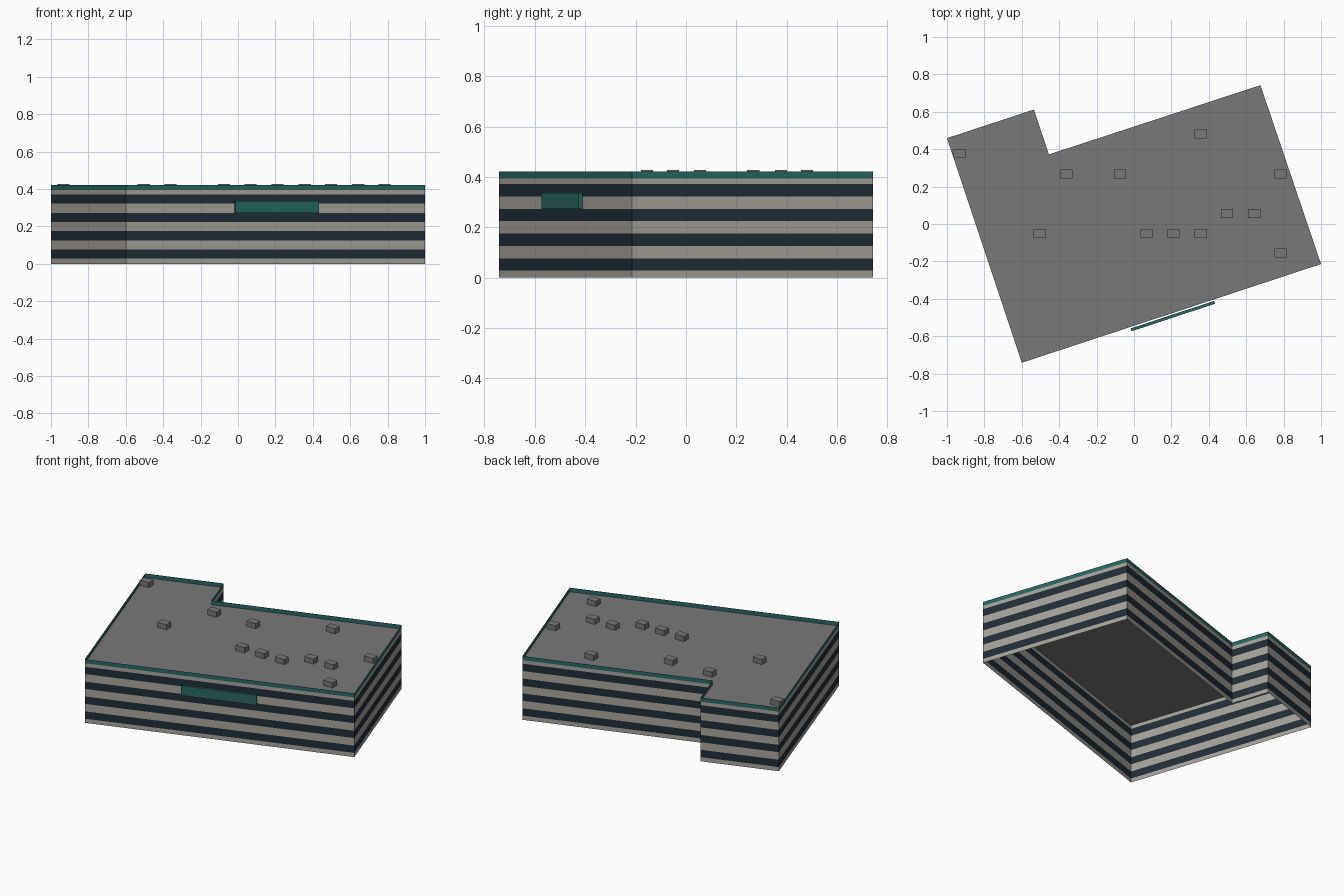
import bpy
import bmesh
from mathutils import Matrix, Vector

if "Cube" in bpy.data.objects:
    bpy.data.objects.remove(bpy.data.objects["Cube"], do_unlink=True)


def make_material(name, rgb):
    mat = bpy.data.materials.new(name)
    mat.use_nodes = True
    mat.diffuse_color = (*rgb, 1)
    mat.node_tree.nodes["Principled BSDF"].inputs["Base Color"].default_value = (*rgb, 1)
    return mat


concrete = make_material("warm concrete", (0.39, 0.367, 0.328))
glass = make_material("dark window glass", (0.015, 0.027, 0.040))
teal = make_material("teal trim", (0.021, 0.135, 0.120))
roofing = make_material("grey roofing", (0.19, 0.191, 0.19))


def add_object(name, bm, *mats):
    mesh = bpy.data.meshes.new(name)
    bm.to_mesh(mesh)
    bm.free()
    for mat in mats:
        mesh.materials.append(mat)
    obj = bpy.data.objects.new(name, mesh)
    bpy.context.collection.objects.link(obj)
    return obj


def add_box(name, center, size, mat, angle=0.0):
    bm = bmesh.new()
    bmesh.ops.create_cube(bm, size=1, matrix=Matrix.Diagonal((*size, 1)))
    obj = add_object(name, bm, mat)
    obj.location = center
    obj.rotation_euler.z = angle
    return obj


# Counter-clockwise footprint with a notch at the back
footprint = [(-0.6, -0.742), (1.0, -0.214), (0.676, 0.742),
             (-0.455, 0.372), (-0.535, 0.612), (-1.0, 0.459)]
STOREY, WINDOW, SILL = 0.0983, 0.0485, 0.0275
ROOF_Z, TOP_Z = 0.394, 0.421

# Thin outer walls: stacked bands of concrete and windows, teal parapet on top
levels = [0.0]
for storey in range(4):
    sill = SILL + storey * STOREY
    levels += [sill, sill + WINDOW]
levels += [ROOF_Z, TOP_Z]

bm = bmesh.new()
rings = [[bm.verts.new((x, y, z)) for x, y in footprint] for z in levels]
count = len(footprint)
for band, (low, high) in enumerate(zip(rings, rings[1:])):
    for i in range(count):
        j = (i + 1) % count
        face = bm.faces.new((low[i], low[j], high[j], high[i]))
        face.material_index = 2 if band == len(levels) - 2 else band % 2
add_object("striped_walls", bm, concrete, glass, teal)

# Flat roof set below the parapet rim
bm = bmesh.new()
bm.faces.new([bm.verts.new((x, y, ROOF_Z)) for x, y in footprint])
add_object("roof", bm, roofing)

# Rooftop units
units = [(-0.933, 0.377), (-0.361, 0.267), (-0.075, 0.267), (0.356, 0.481),
         (0.783, 0.267), (-0.503, -0.051), (0.067, -0.051), (0.211, -0.051),
         (0.356, -0.051), (0.497, 0.056), (0.642, 0.056), (0.783, -0.155)]
UNIT_H = 0.034
for i, (x, y) in enumerate(units):
    add_box(f"roof_unit_{i + 1}", (x, y, ROOF_Z + UNIT_H / 2),
            (0.066, 0.048, UNIT_H), roofing)

# Blank teal panel standing just off the front wall
start, end = Vector(footprint[0]), Vector(footprint[1])
along = (end - start).normalized()
outward = Vector((along.y, -along.x))
panel = start + along * 0.845 + outward * 0.016
add_box("front_panel", (panel.x, panel.y, 0.305), (0.47, 0.016, 0.064), teal,
        Vector((1, 0)).angle(along))
